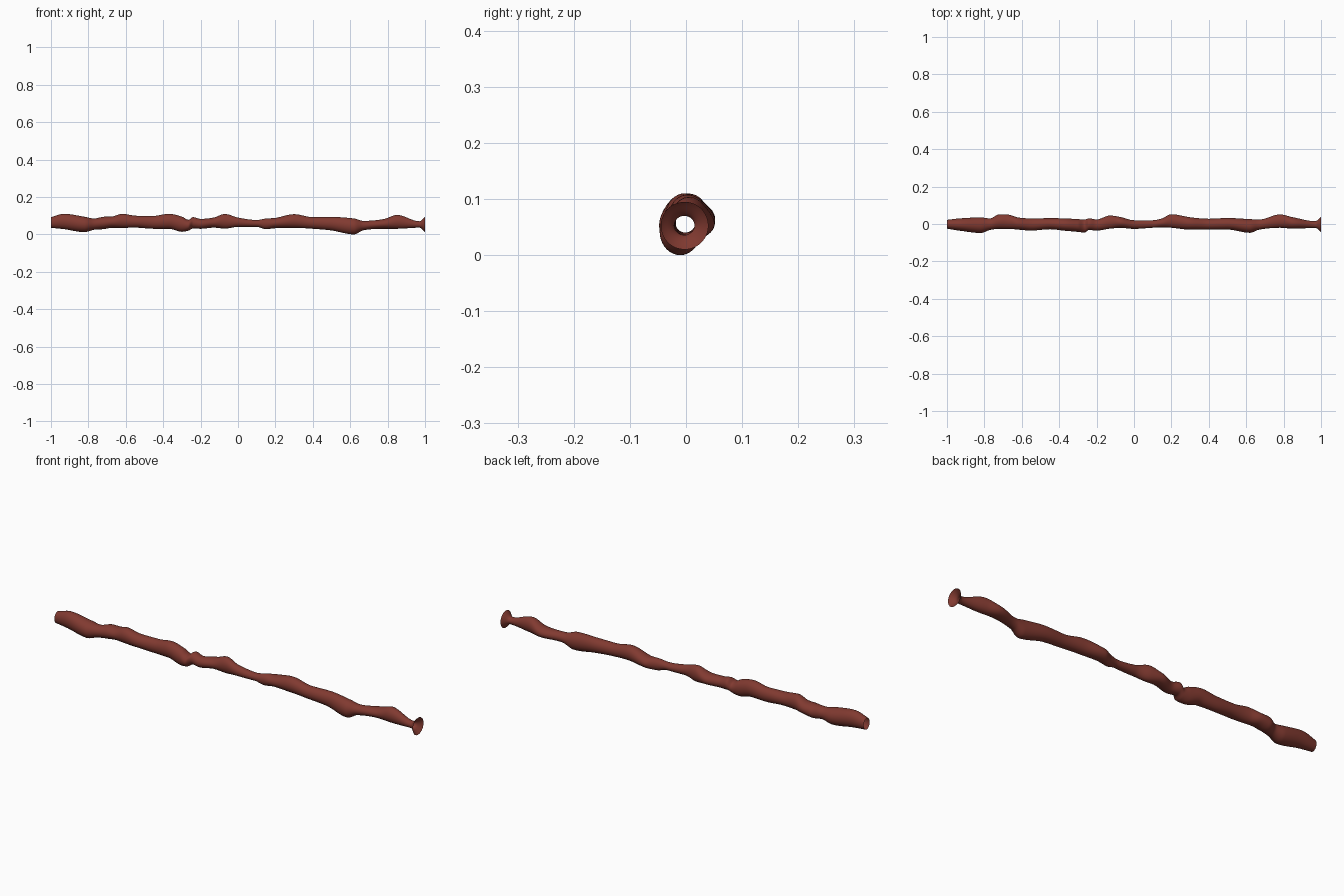
import bpy, bmesh, math

# Stations along the stick: x, y low, y high, z low, z high
S = [
    (-1.00, -.025, .022, .035, .092), (-.93, -.036, .030, .028, .110),
    (-.82, -.048, .035, .012, .094), (-.77, -.032, .030, .025, .085),
    (-.72, -.026, .052, .028, .094), (-.67, -.026, .050, .035, .096),
    (-.62, -.030, .035, .035, .110), (-.55, -.035, .030, .036, .100),
    (-.45, -.028, .031, .030, .099), (-.37, -.036, .030, .030, .110),
    (-.30, -.042, .026, .014, .095), (-.265, -.046, .024, .020, .078),
    (-.24, -.032, .030, .032, .092), (-.20, -.035, .024, .030, .083),
    (-.13, -.025, .045, .036, .090), (-.07, -.021, .037, .031, .109),
    (.00, -.026, .020, .040, .090), (.10, -.020, .020, .040, .077),
    (.15, -.018, .030, .028, .085), (.20, -.020, .052, .033, .088),
    (.30, -.030, .036, .035, .108), (.40, -.030, .028, .030, .092),
    (.50, -.030, .032, .021, .093), (.62, -.047, .026, .000, .085),
    (.67, -.030, .024, .022, .072), (.78, -.020, .051, .030, .082),
    (.85, -.025, .036, .030, .104), (.97, -.021, .015, .036, .070),
    (1.00, -.045, .040, .010, .095),
]
SUB, SIDES = 8, 36


def slope(i, k):
    a, b = S[max(i - 1, 0)], S[min(i + 1, len(S) - 1)]
    here = S[i][k]
    # flat tangent at peaks and dips so bumps do not overshoot
    if 0 < i < len(S) - 1 and (here - a[k]) * (b[k] - here) <= 0:
        return 0.0
    return (b[k] - a[k]) / (b[0] - a[0])


def sample(i, t):
    a, b = S[i], S[i + 1]
    h = b[0] - a[0]
    out = [a[0] + h * t]
    for k in range(1, 5):
        out.append((2*t**3 - 3*t**2 + 1) * a[k] + (t**3 - 2*t**2 + t) * h * slope(i, k)
                   + (3*t**2 - 2*t**3) * b[k] + (t**3 - t**2) * h * slope(i + 1, k))
    return out


# Open, hollow, knobbly tube
bm = bmesh.new()
rings = [sample(i, j / SUB) for i in range(len(S) - 1) for j in range(SUB)] + [list(S[-1])]
loops = []
for x, y0, y1, z0, z1 in rings:
    loops.append([bm.verts.new((x,
                                (y0 + y1) / 2 + (y1 - y0) / 2 * math.cos(2 * math.pi * s / SIDES),
                                (z0 + z1) / 2 + (z1 - z0) / 2 * math.sin(2 * math.pi * s / SIDES)))
                  for s in range(SIDES)])
for a, b in zip(loops, loops[1:]):
    for s in range(SIDES):
        n = (s + 1) % SIDES
        f = bm.faces.new((a[s], a[n], b[n], b[s]))
        f.smooth = True

mesh = bpy.data.meshes.new("knobbly_stick")
bm.to_mesh(mesh)
bm.free()
mat = bpy.data.materials.new("red brown")
mat.diffuse_color = (0.22, 0.042, 0.03, 1)
mesh.materials.append(mat)
bpy.context.collection.objects.link(bpy.data.objects.new("knobbly_stick", mesh))
